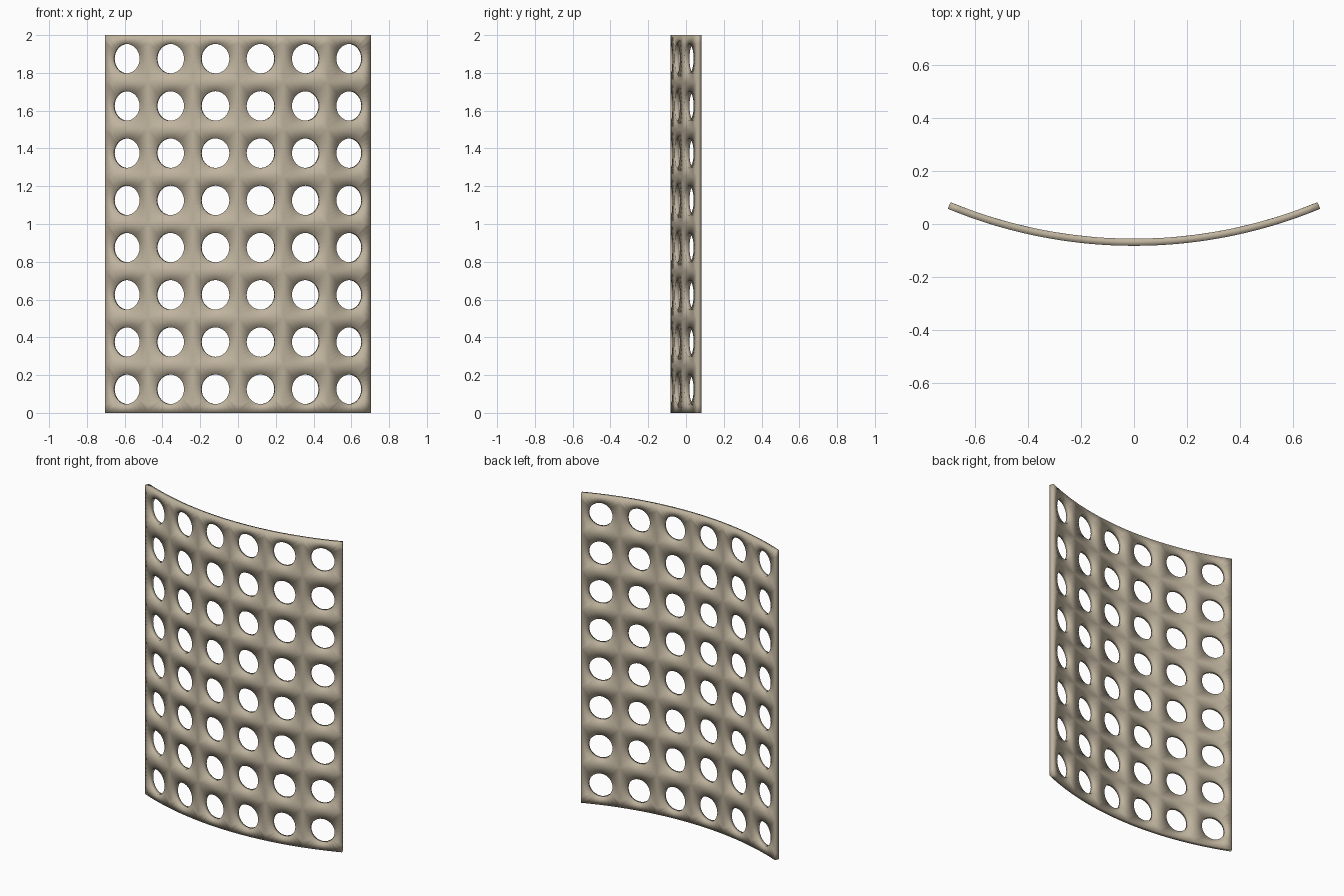
import bpy, bmesh, math

if "Cube" in bpy.data.objects:
    bpy.data.objects.remove(bpy.data.objects["Cube"])

COLS, ROWS = 6, 8
HEIGHT = 2.0
R_OUT, R_IN = 1.842, 1.815          # front and back radius of the curved sheet
HALF = math.radians(22.5)           # half of the arc
Y_AXIS = (R_OUT + R_IN * math.cos(HALF)) / 2
HOLE_U, HOLE_V = 0.62, 0.625        # hole size relative to its cell
SIDE = 8                            # segments along each cell side

tan = bpy.data.materials.new("warm_tan")
tan.diffuse_color = (0.52, 0.45, 0.34, 1)
tan.use_nodes = True
tan.node_tree.nodes["Principled BSDF"].inputs["Base Color"].default_value = tan.diffuse_color


def bend(u, v, radius):
    """Place a flat sheet position (in cells) on the arc."""
    a = (u / COLS * 2 - 1) * HALF
    return (radius * math.sin(a), Y_AXIS - radius * math.cos(a), v / ROWS * HEIGHT)


# Unit cell border, walked anticlockwise, with the matching hole rim
border, rim = [], []
for i in range(4 * SIDE):
    t = math.radians(-135) + i * math.tau / (4 * SIDE)
    c, s = math.cos(t), math.sin(t)
    k = 0.5 / max(abs(c), abs(s))
    border.append((c * k, s * k))
    rim.append((c * HOLE_U / 2, s * HOLE_V / 2))

bm = bmesh.new()
n = len(border)
for col in range(COLS):
    for row in range(ROWS):
        loops = {}
        for name, loop, radius in (("fo", border, R_OUT), ("fi", rim, R_OUT),
                                   ("bo", border, R_IN), ("bi", rim, R_IN)):
            loops[name] = [bm.verts.new(bend(col + 0.5 + p, row + 0.5 + q, radius))
                           for p, q in loop]
        for i in range(n):
            j = (i + 1) % n
            # front skin, back skin and hole wall
            for a, b in (("fo", "fi"), ("fi", "bi"), ("bi", "bo")):
                bm.faces.new((loops[a][i], loops[a][j], loops[b][j], loops[b][i]))
            # outer edge wall, only along the panel outline
            p = (border[i][0] + border[j][0]) / 2
            q = (border[i][1] + border[j][1]) / 2
            u, v = col + 0.5 + p, row + 0.5 + q
            on_side = abs(p) > 0.499 and (u < 0.01 or u > COLS - 0.01)
            on_end = abs(q) > 0.499 and (v < 0.01 or v > ROWS - 0.01)
            if on_side or on_end:
                bm.faces.new((loops["bo"][i], loops["bo"][j], loops["fo"][j], loops["fo"][i]))

# Join neighbouring cells into one sheet
bmesh.ops.remove_doubles(bm, verts=bm.verts, dist=0.0005)
bmesh.ops.recalc_face_normals(bm, faces=bm.faces)
for f in bm.faces:
    f.smooth = True

mesh = bpy.data.meshes.new("perforated_panel")
bm.to_mesh(mesh)
bm.free()
mesh.materials.append(tan)
panel = bpy.data.objects.new("perforated_panel", mesh)
bpy.context.collection.objects.link(panel)
